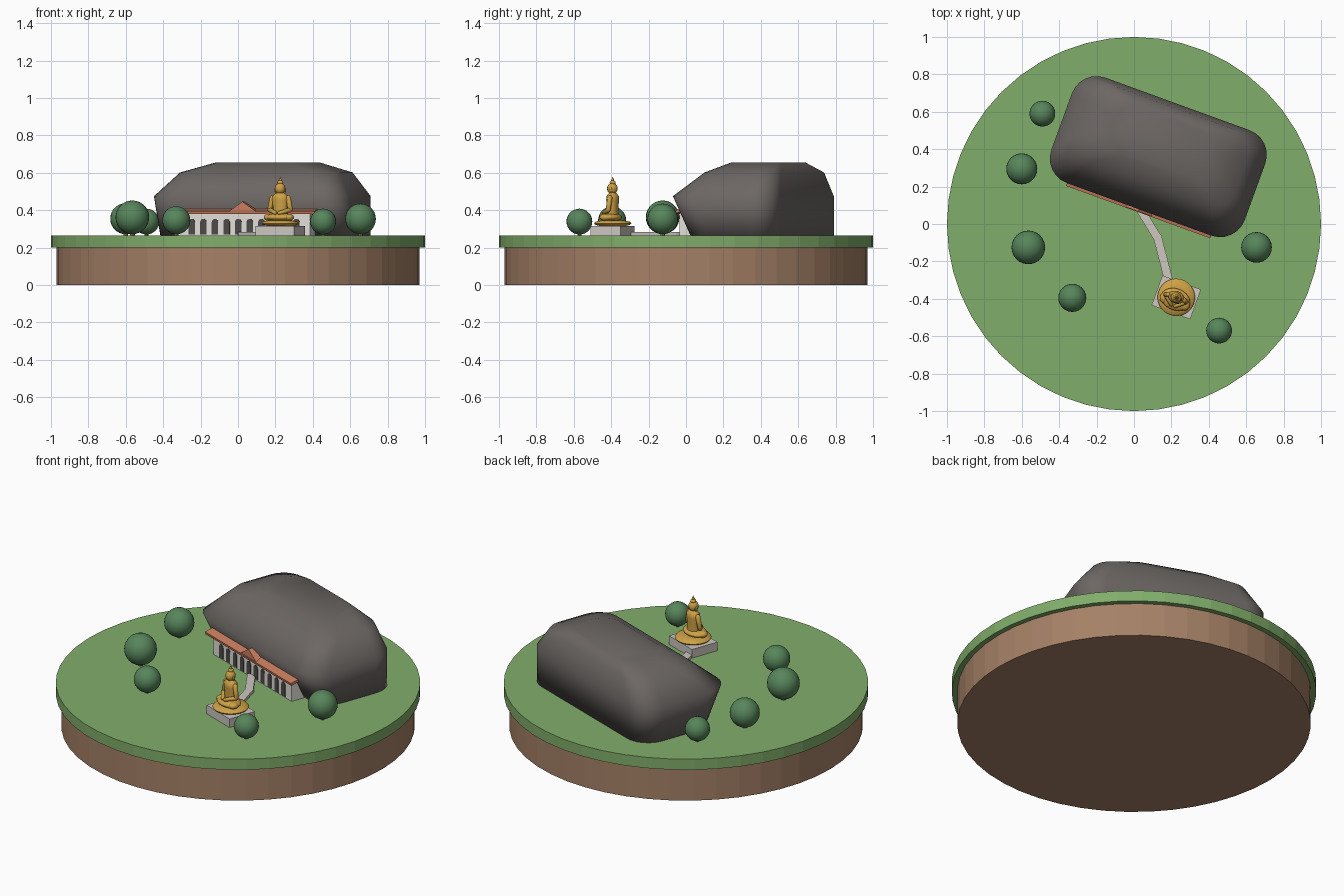
import bpy, bmesh, math
from mathutils import Matrix, Vector

cube = bpy.data.objects.get("Cube")
if cube:
    bpy.data.objects.remove(cube, do_unlink=True)


def material(name, r, g, b):
    m = bpy.data.materials.new(name)
    m.use_nodes = True
    m.diffuse_color = (r, g, b, 1)
    m.node_tree.nodes["Principled BSDF"].inputs["Base Color"].default_value = (r, g, b, 1)
    return m


SOIL = material("soil brown", .38, .22, .135)
GRASS = material("grass green", .22, .42, .145)
ROCK = material("rock grey", .15, .135, .128)
WALL = material("whitewash", .76, .74, .70)
ROOF = material("terracotta", .60, .21, .115)
DARK = material("arch shadow", .075, .07, .068)
STONE = material("pale stone", .61, .57, .53)
GOLD = material("gold", .62, .36, .06)
LEAF = material("leaf green", .095, .235, .105)

GROUND = .265
TURN = math.radians(-20)
SITE = Matrix.Translation((.13, .36, 0)) @ Matrix.Rotation(TURN, 4, 'Z')
SHRINE = Matrix.Translation((.226, -.392, 0)) @ Matrix.Rotation(TURN, 4, 'Z')
WORLD = Matrix.Identity(4)


def finish(name, bm, mat, frame=WORLD, smooth=None):
    bmesh.ops.recalc_face_normals(bm, faces=bm.faces)
    me = bpy.data.meshes.new(name)
    bm.to_mesh(me)
    bm.free()
    me.materials.append(mat)
    ob = bpy.data.objects.new(name, me)
    bpy.context.collection.objects.link(ob)
    ob.matrix_world = frame
    if smooth:
        bpy.ops.object.select_all(action='DESELECT')
        ob.select_set(True)
        bpy.context.view_layer.objects.active = ob
        bpy.ops.object.shade_smooth_by_angle(angle=math.radians(smooth))
    return ob


def loft(name, rings, mat, frame=WORLD, smooth=None):
    """Skin closed rings of equal length and cap both ends."""
    bm = bmesh.new()
    rows = [[bm.verts.new(p) for p in ring] for ring in rings]
    n = len(rows[0])
    for low, high in zip(rows, rows[1:]):
        for i in range(n):
            j = (i + 1) % n
            bm.faces.new((low[i], low[j], high[j], high[i]))
    bm.faces.new(rows[0])
    bm.faces.new(rows[-1])
    return finish(name, bm, mat, frame, smooth)


def circle(r, z, n, squash=1):
    steps = [math.tau * i / n for i in range(n)]
    return [(r * math.cos(t), r * squash * math.sin(t), z) for t in steps]


def lathe(name, profile, mat, frame=WORLD, n=24, squash=1, smooth=None):
    return loft(name, [circle(r, z, n, squash) for r, z in profile], mat, frame, smooth)


def box(name, size, centre, mat, frame=WORLD, tilt=0):
    bm = bmesh.new()
    bmesh.ops.create_cube(bm, size=1, matrix=Matrix.Translation(centre)
                          @ Matrix.Rotation(tilt, 4, 'X') @ Matrix.Diagonal((*size, 1)))
    return finish(name, bm, mat, frame)


def ball(name, radii, centre, mat, frame=WORLD):
    bm = bmesh.new()
    bmesh.ops.create_uvsphere(bm, u_segments=24, v_segments=14, radius=1,
                              matrix=Matrix.Translation(centre) @ Matrix.Diagonal((*radii, 1)))
    return finish(name, bm, mat, frame, 180)


def prism(name, outline, front, back, mat, frame):
    """Extrude an x-z outline along y."""
    return loft(name, [[(x, y, z) for x, z in outline] for y in (front, back)], mat, frame)


def limb(name, a, b, ra, rb, mat, frame):
    a, b = Vector(a), Vector(b)
    turn = (b - a).to_track_quat('Z', 'Y').to_matrix().to_4x4()
    d = (b - a).length
    profile = [(ra * .5, -ra * .7), (ra, 0), (rb, d), (rb * .5, d + rb * .7)]
    return lathe(name, profile, mat, frame @ Matrix.Translation(a) @ turn, 12, smooth=60)


# Round island
lathe("soil_base", [(.97, 0), (.97, .2)], SOIL, n=48)
lathe("grass_top", [(1, .2), (1, GROUND)], GRASS, n=48)


# Overhanging boulder: rounded rectangles at four heights
def rounded_ring(a, front, back, r, z, steps=6):
    ring = []
    for k, (sx, y) in enumerate(((1, back - r), (-1, back - r), (-1, front + r), (1, front + r))):
        for i in range(steps + 1):
            t = (k + i / steps) * math.pi / 2
            ring.append((sx * (a - r) + r * math.cos(t), y + r * math.sin(t), z))
    return ring


loft("boulder", [rounded_ring(.55, -.2, .3, .14, GROUND),
                 rounded_ring(.55, -.3, .3, .14, .475),
                 rounded_ring(.45, -.15, .275, .12, .602),
                 rounded_ring(.276, -.057, .227, .1, .655)], ROCK, SITE, 180)

# Gallery under the overhang
box("gallery_wall", (.75, .13, .125), (0, -.22, GROUND + .0625), WALL, SITE)
box("gallery_roof", (.82, .075, .016), (0, -.277, .396), ROOF, SITE, math.radians(14))
prism("roof_gable", [(-.082, .39), (.082, .39), (0, .446)], -.312, -.22, ROOF, SITE)

# Row of arched openings
arch = [(-.018, GROUND + .005), (.018, GROUND + .005)]
arch += [(.018 * math.cos(t), .336 + .018 * math.sin(t)) for t in
         (math.pi * i / 8 for i in range(9))]
for i in range(10):
    x = (i - 4.5) * .066
    prism(f"arch_opening_{i + 1}", [(x + px, z) for px, z in arch], -.288, -.28, DARK, SITE)

# Path in two straight slabs
for i, (a, b) in enumerate((((.02, .1), (.13, -.08)), ((.123, -.06), (.185, -.3)))):
    a, b = Vector(a), Vector(b)
    d, mid = b - a, (a + b) / 2
    frame = Matrix.Translation((mid.x, mid.y, 0)) @ Matrix.Rotation(math.atan2(d.y, d.x), 4, 'Z')
    box(f"path_slab_{i + 1}", (d.length, .045, .018), (0, 0, GROUND + .009), STONE, frame)

# Plinth and lotus seat
box("plinth", (.22, .17, .052), (0, 0, GROUND + .026), STONE, SHRINE)
lathe("lotus_seat", [(.07, .316), (.095, .323), (.1, .33), (.094, .338), (.06, .346)],
      GOLD, SHRINE, 32, smooth=40)

# Seated figure
ball("crossed_legs", (.08, .058, .023), (0, -.012, .362), GOLD, SHRINE)
lathe("torso", [(.04, .35), (.043, .38), (.04, .42), (.046, .455), (.044, .475), (.028, .49),
                (.014, .497)], GOLD, SHRINE, squash=.72, smooth=60)
for side, s in (("left", 1), ("right", -1)):
    limb(f"{side}_upper_arm", (s * .044, 0, .47), (s * .059, -.004, .402), .014, .013, GOLD, SHRINE)
    limb(f"{side}_forearm", (s * .059, -.004, .402), (s * .01, -.048, .385), .013, .01, GOLD, SHRINE)
    ball(f"{side}_knee", (.026, .03, .019), (s * .058, -.022, .362), GOLD, SHRINE)
    ball(f"{side}_ear", (.005, .007, .014), (s * .028, 0, .508), GOLD, SHRINE)
lathe("neck", [(.014, .485), (.014, .505)], GOLD, SHRINE, 16, smooth=60)
ball("head", (.028, .028, .031), (0, -.002, .516), GOLD, SHRINE)
ball("hair_bun", (.016, .016, .013), (0, 0, .547), GOLD, SHRINE)
lathe("crown_flame", [(.006, .553), (.0085, .56), (.001, .578)], GOLD, SHRINE, 12, smooth=60)

# Round trees
TREES = ((-.49, .59, .069), (-.6, .295, .083), (-.565, -.125, .09),
         (-.33, -.395, .075), (.655, -.125, .082), (.455, -.57, .069))
for i, (x, y, r) in enumerate(TREES):
    spot = Matrix.Translation((x, y, GROUND))
    lathe(f"tree_trunk_{i + 1}", [(r * .15, 0), (r * .12, r)], SOIL, spot, 8)
    ball(f"tree_crown_{i + 1}", (r, r, r), (0, 0, r * 1.08), LEAF, spot)
